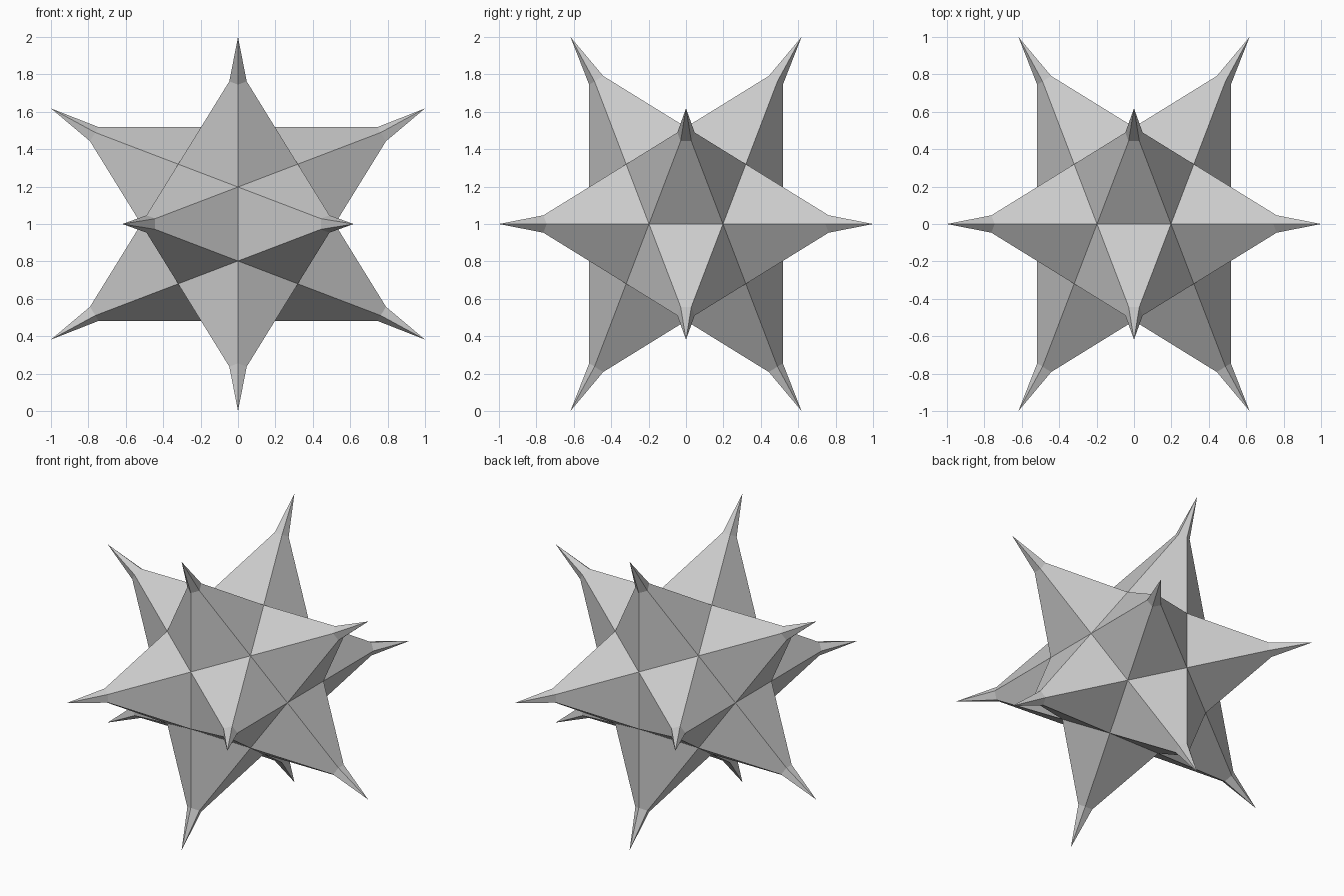
import bpy, bmesh
from mathutils import Vector

if "Cube" in bpy.data.objects:
    bpy.data.objects.remove(bpy.data.objects["Cube"])

PHI = (1 + 5 ** 0.5) / 2
A = 0.32                       # half edge of the cube inside the core dodecahedron
TIP = (1 + PHI ** -2) ** 0.5   # centre to needle tip
APEX = A * (2 + 1 / PHI) * TIP  # centre to where the star faces would meet
CUT = 0.855                    # fraction up the arm where the needle begins

# Core dodecahedron: hull of its corners, merged into 12 pentagons
bm = bmesh.new()
signs = (-1, 1)
for s in signs:
    for t in signs:
        p, q = s * A * PHI, t * A / PHI
        for co in ((p, q, 0), (q, 0, p), (0, p, q)):
            bm.verts.new(co)
        for u in signs:
            bm.verts.new((s * A, t * A, u * A))
bmesh.ops.convex_hull(bm, input=bm.verts[:])
bmesh.ops.dissolve_limit(bm, angle_limit=0.05, verts=bm.verts[:], edges=bm.edges[:])
bmesh.ops.recalc_face_normals(bm, faces=bm.faces[:])

# Twelve tapering arms, each finished with a slender needle
for base in bm.faces[:]:
    axis = base.calc_center_median().normalized()
    corners = [v.co.copy() for v in base.verts]
    lower = list(base.verts)
    bm.faces.remove(base)
    ring = [bm.verts.new(c.lerp(axis * APEX, CUT)) for c in corners]
    tip = bm.verts.new(axis * TIP)
    for i in range(5):
        j = (i + 1) % 5
        bm.faces.new((lower[i], lower[j], ring[j], ring[i]))
        bm.faces.new((ring[i], ring[j], tip))

# Stand the star on the ground plane
bmesh.ops.recalc_face_normals(bm, faces=bm.faces[:])
bmesh.ops.translate(bm, verts=bm.verts[:], vec=Vector((0, 0, 1)))
mesh = bpy.data.meshes.new("spiked_star")
bm.to_mesh(mesh)
bm.free()
bpy.context.collection.objects.link(bpy.data.objects.new("spiked_star", mesh))
